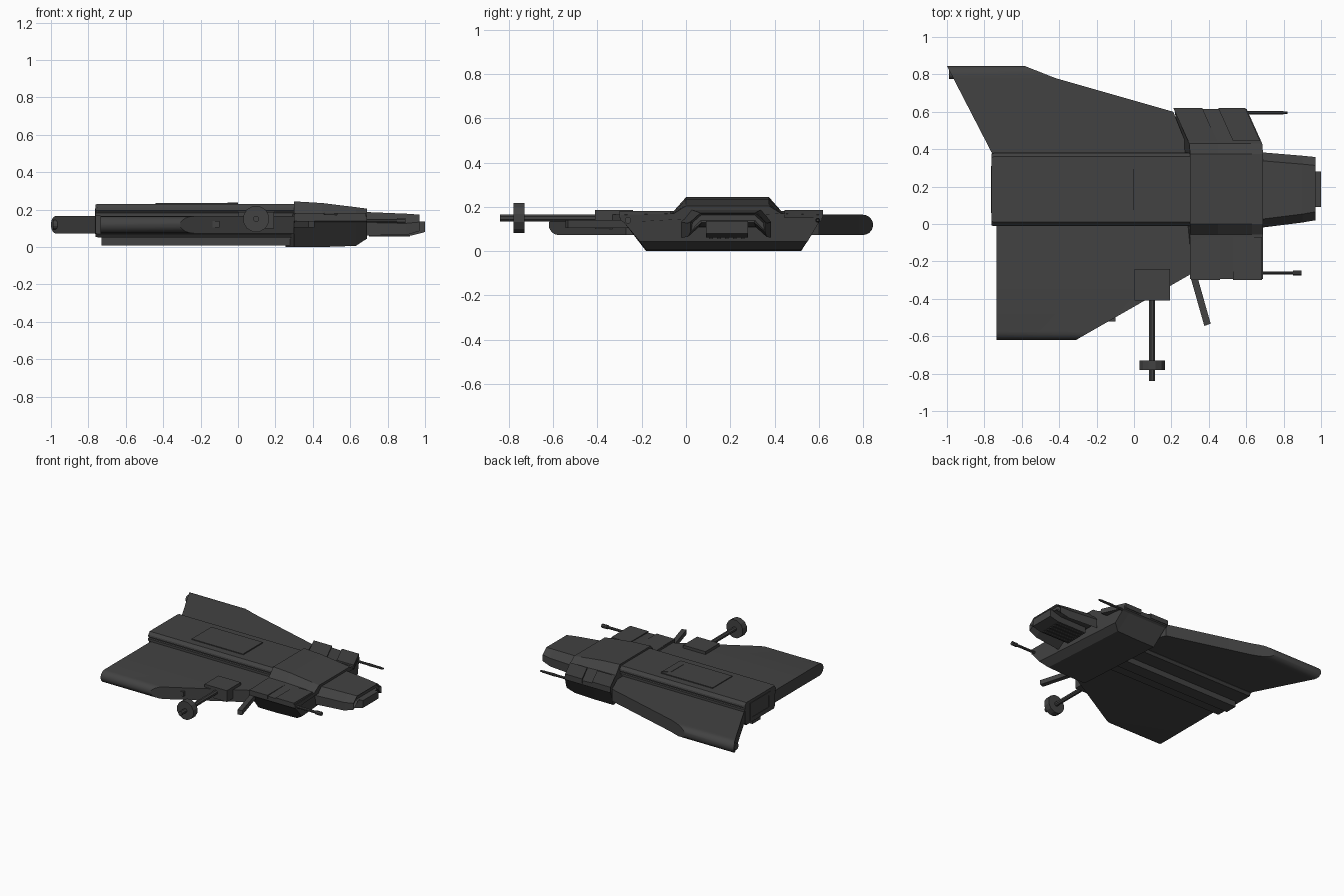
import bpy, bmesh, math
from mathutils import Vector

if "Cube" in bpy.data.objects:
    bpy.data.objects.remove(bpy.data.objects["Cube"])

grey = bpy.data.materials.new("dark_grey")
grey.diffuse_color = (0.055, 0.055, 0.055, 1)
grey.use_nodes = True
grey.node_tree.nodes["Principled BSDF"].inputs["Base Color"].default_value = grey.diffuse_color


def finish(bm, name, smooth=False):
    bmesh.ops.recalc_face_normals(bm, faces=bm.faces[:])
    me = bpy.data.meshes.new(name)
    bm.to_mesh(me)
    bm.free()
    me.materials.append(grey)
    ob = bpy.data.objects.new(name, me)
    bpy.context.collection.objects.link(ob)
    if smooth:
        bpy.context.view_layer.objects.active = ob
        ob.select_set(True)
        bpy.ops.object.shade_smooth_by_angle(angle=math.radians(30))
        ob.select_set(False)
    return ob


def loft(name, sections, recess=(), smooth=False):
    """Skin closed sections; recess = (cap index, inset width, depth) tuples."""
    bm = bmesh.new()
    rings = [[bm.verts.new(p) for p in s] for s in sections]
    n = len(rings[0])
    for a, b in zip(rings, rings[1:]):
        for i in range(n):
            j = (i + 1) % n
            bm.faces.new((a[i], a[j], b[j], b[i]))
    caps = [bm.faces.new(rings[0]), bm.faces.new(rings[-1])]
    bmesh.ops.recalc_face_normals(bm, faces=bm.faces[:])
    for cap, width, depth in recess:
        f = caps[cap]
        bmesh.ops.inset_region(bm, faces=[f], thickness=width)
        offset = f.normal.copy() * -depth
        bmesh.ops.translate(bm, verts=f.verts[:], vec=offset)
    return finish(bm, name, smooth)


def box(name, x, y, z):
    return loft(name, [[(a, y[0], z[0]), (a, y[1], z[0]), (a, y[1], z[1]), (a, y[0], z[1])] for a in x])


def rod(name, a, b, r, sides=8, r2=None):
    a, b = Vector(a), Vector(b)
    q = (b - a).to_track_quat('Z', 'Y')
    ring = [Vector((math.cos(t), math.sin(t), 0)) for t in
            [2 * math.pi * (i + 0.5) / sides for i in range(sides)]]
    return loft(name, [[a + q @ (v * r) for v in ring], [b + q @ (v * (r2 or r)) for v in ring]])


def lerp(pts, y):
    """Piecewise linear x for a given y along an outline edge."""
    for (y0, x0), (y1, x1) in zip(pts, pts[1:]):
        if min(y0, y1) - 1e-6 <= y <= max(y0, y1) + 1e-6:
            return x0 + (x1 - x0) * (y - y0) / (y1 - y0)
    return pts[-1][1]


def wing(name, tip, side, back, front, stops, zc=0.119, r=0.046):
    """Slab with a rounded tip, its ends following the back and front outlines."""
    rows = [(y, r) for y in stops]
    rows += [(tip - side * r * (1 - math.sin(t)), r * math.cos(t))
             for t in [math.radians(d) for d in (0, 20, 40, 60, 75, 87)]]
    secs = []
    for y, h in rows:
        xb, xf = lerp(back, y), lerp(front, y)
        secs.append([(xb, y, zc - h), (xf, y, zc - h), (xf, y, zc + h), (xb, y, zc + h)])
    return loft(name, secs, smooth=True)


# Wings
wing("left_wing", 0.845, 1, [(0.2, -0.76), (0.38, -0.76), (0.845, -1.0)],
     [(0.2, 0.30), (0.40, 0.29), (0.60, 0.21), (0.78, -0.42), (0.845, -0.585)],
     (0.2, 0.38, 0.40, 0.60, 0.78))
wing("right_wing", -0.62, -1, [(0.2, -0.735), (-0.62, -0.735)],
     [(0.2, 0.30), (-0.27, 0.30), (-0.62, -0.31)], (0.2, -0.27))
rod("wing_tip_light", (-0.99, 0.80, 0.119), (-0.93, 0.80, 0.119), 0.025, 12)
box("wing_edge_gun", (-0.22, -0.10), (-0.52, -0.30), (0.105, 0.14))

# Central hull with side grooves and a recessed exhaust in the tail
half = [(0.17, 0.052), (0.185, 0.07), (0.185, 0.165), (0.197, 0.165), (0.197, 0.183),
        (0.186, 0.186), (0.186, 0.192), (0.195, 0.196), (0.193, 0.21), (0.175, 0.23)]
hull = half + [(-y, z) for y, z in reversed(half)]
loft("hull", [[(x, 0.185 + y * s, 0.14 + (z - 0.14) * s) for y, z in hull]
              for x, s in ((-0.762, 0.97), (-0.75, 1), (0.31, 1))],
     recess=[(0, 0.014, 0.0), ])
box("exhaust_lip_top", (-0.765, -0.74), (0.06, 0.31), (0.18, 0.205))
box("exhaust_lip_bottom", (-0.765, -0.74), (0.06, 0.31), (0.07, 0.09))
for y in (0.06, 0.285):
    box("exhaust_lip_side", (-0.765, -0.74), (y, y + 0.025), (0.09, 0.18))
box("keel", (-0.73, 0.32), (0.14, 0.235), (0.008, 0.08))
box("top_hatch", (-0.44, 0.0), (0.065, 0.305), (0.225, 0.236))
loft("hatch_latch", [[(-0.055, 0.11, z), (-0.055, 0.26, z), (0.0, 0.295, z), (0.0, 0.075, z)]
                     for z in (0.23, 0.2385)])


# Armoured collar, swept back on the left side
def sweep(x, y):
    return x - max(0, y - 0.42) * 0.45


def collar(x, top, shoulder, bottom, k):
    pts = [(-0.18 - k, bottom), (0.52 + k, bottom), (0.60, 0.13), (0.615, 0.14), (0.615, shoulder),
           (0.43, shoulder + 0.006), (0.375, top), (0.0, top), (-0.055, shoulder + 0.006),
           (-0.295, shoulder), (-0.295, 0.14), (-0.28, 0.13)]
    return [(sweep(x, y), y, z) for y, z in pts]


loft("collar", [collar(0.30, 0.244, 0.176, 0.0, 0), collar(0.45, 0.235, 0.175, 0.0, 0),
                collar(0.63, 0.213, 0.168, 0.006, 0), collar(0.69, 0.205, 0.164, 0.045, 0.03)])
# Raised plates on the collar shoulders
for a, b in ((0.30, 0.455), (0.54, 0.685)):
    loft("left_shoulder_plate", [[(sweep(x, y), y, z) for x, y in
                                  ((a, 0.445), (b, 0.445), (b, 0.62), (a, 0.62))]
                                 for z in (0.15, 0.186)])
for a, b in ((0.305, 0.46), (0.53, 0.685)):
    box("right_shoulder_plate", (a, b), (-0.30, -0.07), (0.15, 0.181))

# Nose: tapered shell with a hollow belly
def nose(x, y0, y1, z0, top):
    zm = z0 + (top - z0) * 0.55
    return [(x, y0, z0), (x, y0, zm), (x, y0 + 0.045, top), (x, y1 - 0.045, top),
            (x, y1, zm), (x, y1, z0), (x, y1 - 0.05, z0 + 0.045), (x, y0 + 0.05, z0 + 0.045)]


loft("nose", [nose(0.66, -0.022, 0.385, 0.062, 0.188), nose(0.90, 0.008, 0.365, 0.064, 0.178),
              nose(0.97, 0.02, 0.358, 0.085, 0.173)], recess=[(1, 0.01, 0.015)])
loft("nose_sensor", [[(x, 0.09, z0), (x, 0.28, z0), (x, 0.28, 0.136), (x, 0.09, 0.136)]
                     for x, z0 in ((0.68, 0.062), (0.93, 0.062), (1.0, 0.08))])
for i in range(5):
    y = 0.105 + i * 0.036
    box("belly_slat", (0.70, 0.92), (y, y + 0.016), (0.055, 0.07))

# Forward guns
rod("left_gun", (0.58, 0.595, 0.14), (0.80, 0.595, 0.14), 0.009)
rod("left_gun_muzzle", (0.70, 0.595, 0.14), (0.82, 0.595, 0.14), 0.011, 8, 0.007)
rod("right_gun", (0.67, -0.262, 0.14), (0.89, -0.262, 0.14), 0.010)
rod("right_gun_muzzle", (0.85, -0.262, 0.14), (0.896, -0.262, 0.14), 0.015)

# Angled strut on the right of the collar
loft("side_strut", [[(x - 0.017, y, 0.105), (x + 0.017, y + 0.012, 0.105),
                     (x + 0.017, y + 0.012, 0.14), (x - 0.017, y, 0.14)]
                    for x, y in ((0.315, -0.27), (0.393, -0.545))])

# Side mast with its disc
box("mast_mount", (0.002, 0.192), (-0.41, -0.24), (0.10, 0.187))
rod("mast", (0.097, -0.84, 0.15), (0.097, -0.40, 0.15), 0.017)
rod("mast_disc", (0.097, -0.78, 0.15), (0.097, -0.73, 0.15), 0.071, 12)
